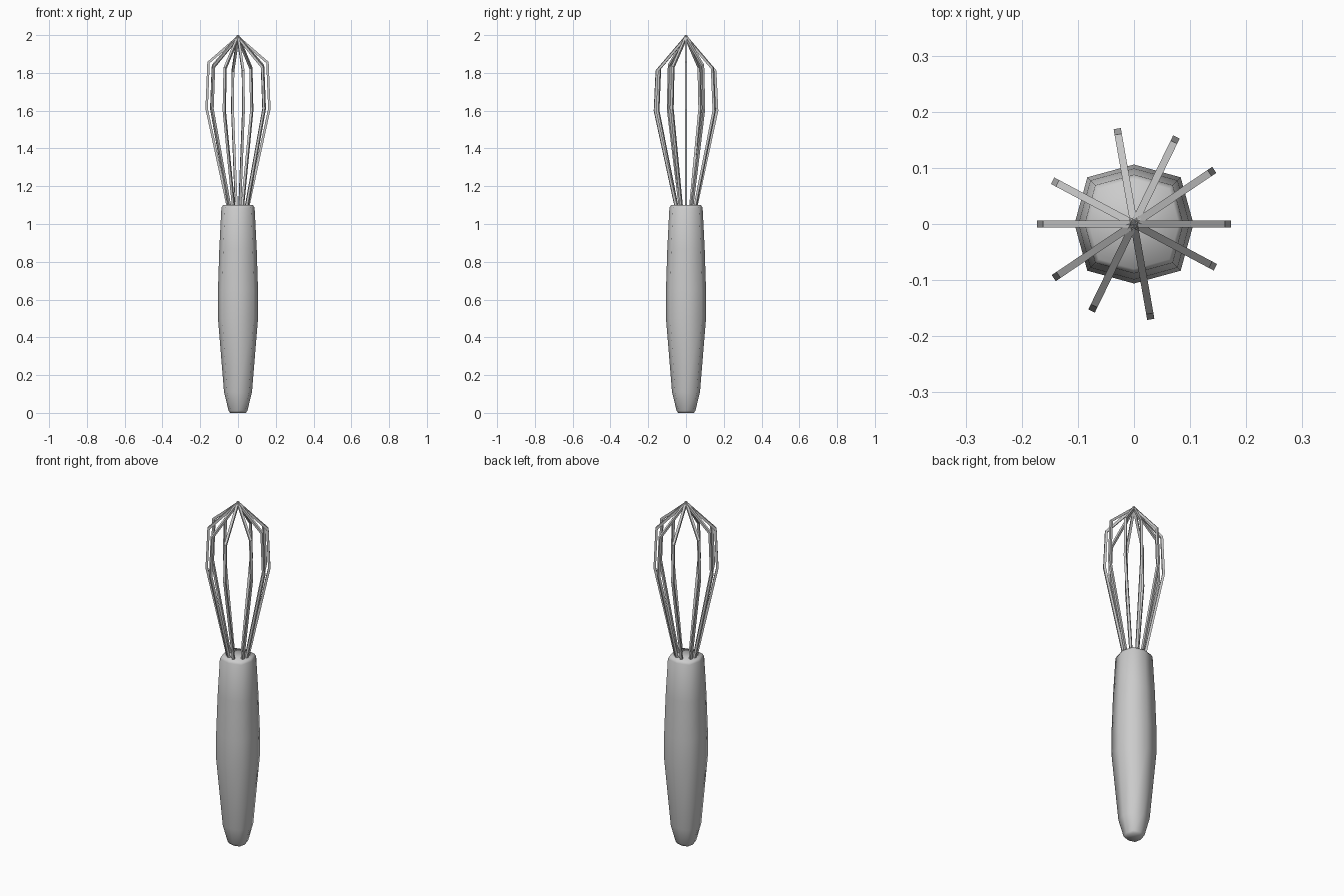
import bpy, bmesh
from math import radians, cos, sin, pi
from mathutils import Vector, Matrix

if "Cube" in bpy.data.objects:
    bpy.data.objects.remove(bpy.data.objects["Cube"])


def make_object(name, bm):
    bmesh.ops.recalc_face_normals(bm, faces=bm.faces)
    mesh = bpy.data.meshes.new(name)
    bm.to_mesh(mesh)
    bm.free()
    obj = bpy.data.objects.new(name, mesh)
    bpy.context.collection.objects.link(obj)
    return obj


def bridge(bm, a, b):
    n = len(a)
    for i in range(n):
        bm.faces.new((a[i], a[(i + 1) % n], b[(i + 1) % n], b[i]))


# Handle: slightly squarish octagonal rings, smooth shaded
def build_handle():
    profile = [(0.042, 0.0), (0.05, 0.012), (0.074, 0.11), (0.106, 0.5),
               (0.106, 0.65), (0.099, 0.87), (0.088, 1.085), (0.08, 1.1)]
    bm = bmesh.new()
    rings = []
    for r, z in profile:
        ring = []
        for i in range(8):
            rr = r * (1.11 if i % 2 else 1.0)
            ring.append(bm.verts.new((rr * cos(i * pi / 4), rr * sin(i * pi / 4), z)))
        rings.append(ring)
    for a, b in zip(rings, rings[1:]):
        bridge(bm, a, b)
    bm.faces.new(rings[0])
    bm.faces.new(rings[-1])
    for f in bm.faces:
        f.smooth = True
    return make_object("handle", bm)


# Wire hoop: square section swept along a mirrored path, mitred at corners
def build_hoop(name, angle, scale, wide_z, shoulder_z, half=0.0065):
    side = [(0.047, 1.06), (0.166 * scale, wide_z), (0.156 * scale, shoulder_z)]
    path = [Vector(p) for p in side + [(0, 1.99)]]
    path += [Vector((-x, z)) for x, z in reversed(side)]
    bm = bmesh.new()
    sections = []
    for i, p in enumerate(path):
        d0 = (p - path[max(i - 1, 0)]).normalized()
        d1 = (path[min(i + 1, len(path) - 1)] - p).normalized()
        d0, d1 = (d0 if i else d1), (d1 if i < len(path) - 1 else d0)
        t = (d0 + d1).normalized()
        n = Vector((t.y, -t.x)) * half / max(t.dot(d0), 0.3)
        sections.append([bm.verts.new((p.x + s * n.x, w * half, p.y + s * n.y))
                         for s, w in ((-1, -1), (1, -1), (1, 1), (-1, 1))])
    for a, b in zip(sections, sections[1:]):
        bridge(bm, a, b)
    bm.faces.new(sections[0])
    bm.faces.new(sections[-1])
    bmesh.ops.rotate(bm, verts=bm.verts, cent=(0, 0, 0),
                     matrix=Matrix.Rotation(radians(angle), 3, 'Z'))
    return make_object(name, bm)


build_handle()
hoops = [(0, 1.0, 1.61, 1.855), (34, 1.0, 1.61, 1.84), (64, 1.0, 1.6, 1.825),
         (100, 1.0, 1.6, 1.81), (152, 0.95, 1.61, 1.83)]
for i, (angle, scale, wide_z, shoulder_z) in enumerate(hoops):
    build_hoop(f"wire_hoop_{i + 1}", angle, scale, wide_z, shoulder_z)
